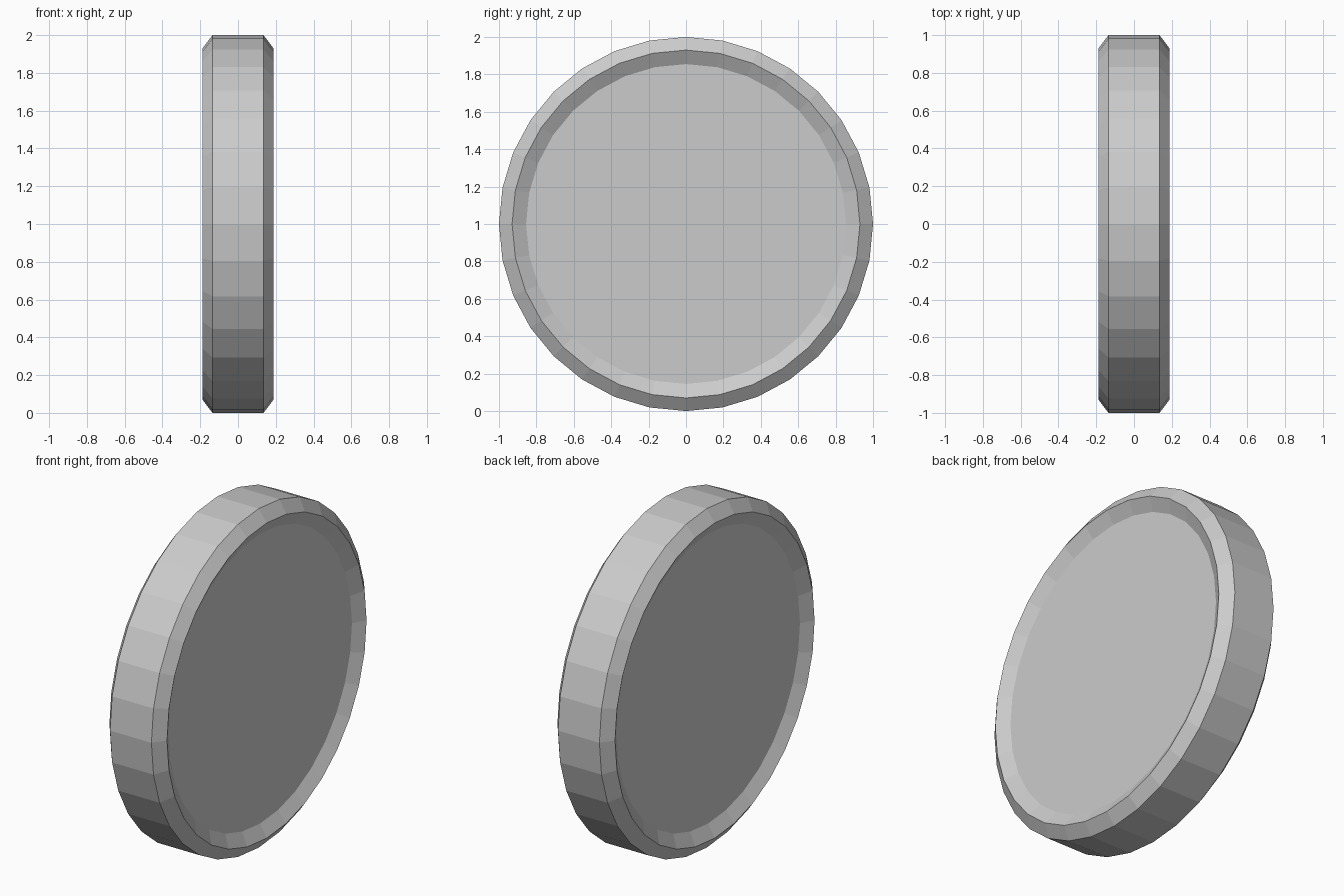
import bpy, bmesh, math

if "Cube" in bpy.data.objects:
    bpy.data.objects.remove(bpy.data.objects["Cube"])

SIDES = 32
# Half profile of the disc: (x, radius), mirrored for the other side
half = [(0.145, 0.855), (0.188, 0.93), (0.135, 1.0)]
profile = [(-x, r) for x, r in half] + [(x, r) for x, r in reversed(half)]

bm = bmesh.new()

# Rings of the profile around the x axis
rings = []
for x, r in profile:
    ring = []
    for i in range(SIDES):
        a = 2 * math.pi * i / SIDES
        ring.append(bm.verts.new((x, r * math.sin(a), 1 + r * math.cos(a))))
    rings.append(ring)

# Tread, bevels and sloping lips
for a, b in zip(rings, rings[1:]):
    for i in range(SIDES):
        j = (i + 1) % SIDES
        bm.faces.new((a[i], a[j], b[j], b[i]))

# Recessed flat faces
bm.faces.new(rings[0])
bm.faces.new(rings[-1])
bmesh.ops.recalc_face_normals(bm, faces=bm.faces[:])

mesh = bpy.data.meshes.new("round_disc")
bm.to_mesh(mesh)
bm.free()
disc = bpy.data.objects.new("round_disc", mesh)
bpy.context.collection.objects.link(disc)
